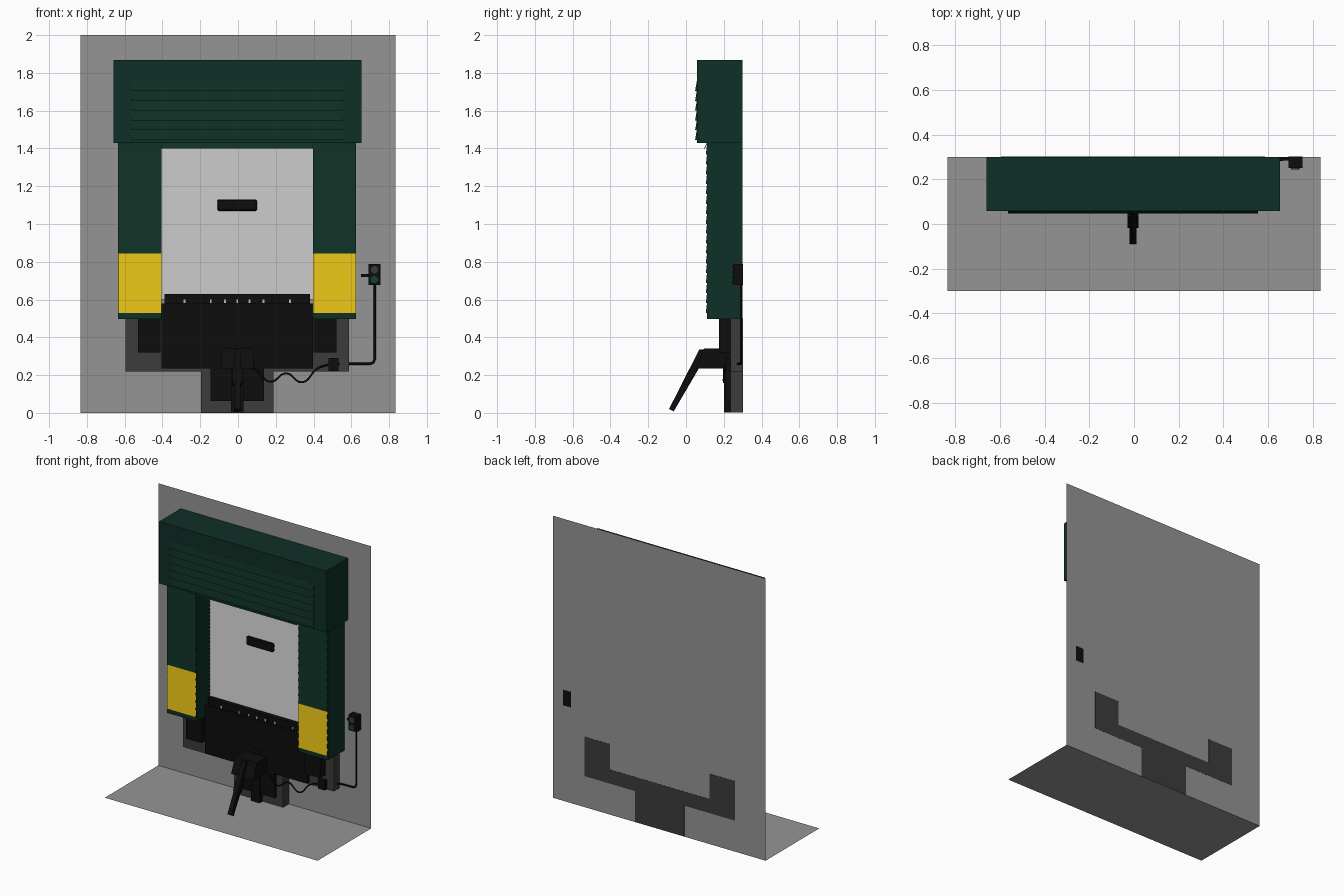
import bpy, bmesh, math
from mathutils import Vector

cube = bpy.data.objects.get("Cube")
if cube:
    bpy.data.objects.remove(cube, do_unlink=True)


def material(name, r, g, b):
    m = bpy.data.materials.new(name)
    m.use_nodes = True
    m.diffuse_color = (r, g, b, 1)
    bsdf = m.node_tree.nodes["Principled BSDF"]
    bsdf.inputs["Base Color"].default_value = (r, g, b, 1)
    bsdf.inputs["Roughness"].default_value = 0.8
    return m


GREY = material("wall grey", 0.3, 0.3, 0.3)
DARK = material("dark concrete", 0.045, 0.045, 0.045)
BLACK = material("black steel", 0.004, 0.004, 0.004)
GREEN = material("dark green", 0.0045, 0.029, 0.019)
YELLOW = material("safety yellow", 0.78, 0.53, 0.008)
WHITE = material("door white", 0.52, 0.52, 0.52)
LAMP = material("lamp green", 0.005, 0.06, 0.03)
CX = -0.004  # centre line of the dock


def finish(name, bm, *mats):
    mesh = bpy.data.meshes.new(name)
    bm.to_mesh(mesh)
    bm.free()
    ob = bpy.data.objects.new(name, mesh)
    bpy.context.collection.objects.link(ob)
    for m in mats:
        mesh.materials.append(m)
    return ob


def box(name, x, y, z, mat):
    bm = bmesh.new()
    bmesh.ops.create_cube(bm, size=1)
    for v in bm.verts:
        v.co = Vector([(a + b) / 2 + c * (b - a) for (a, b), c in zip((x, y, z), v.co)])
    return finish(name, bm, mat)


def sheet(name, corners, mat):
    bm = bmesh.new()
    bm.faces.new([bm.verts.new(c) for c in corners])
    return finish(name, bm, mat)


def extrude_x(name, profile, x0, x1, mat):
    # solid from a closed side profile of (y, z) points
    bm = bmesh.new()
    face = bm.faces.new([bm.verts.new((x0, y, z)) for y, z in profile])
    out = bmesh.ops.extrude_face_region(bm, geom=[face])
    moved = [g for g in out["geom"] if isinstance(g, bmesh.types.BMVert)]
    bmesh.ops.translate(bm, verts=moved, vec=(x1 - x0, 0, 0))
    bmesh.ops.recalc_face_normals(bm, faces=bm.faces)
    return finish(name, bm, mat)


def slats(name, x, y, z, count, depth, mat):
    # overlapping slats, each leaning out at its lower edge
    pitch = (z[1] - z[0]) / count
    points = [(y + 0.004, z[0])]
    for i in range(count):
        low = z[0] + i * pitch
        points += [(y - depth, low), (y, low + pitch)]
    points.append((y + 0.004, z[1]))
    return extrude_x(name, points, x[0], x[1], mat)


def tube(name, points, radius, mat, smooth=True):
    curve = bpy.data.curves.new(name, "CURVE")
    curve.dimensions = "3D"
    curve.bevel_depth = radius
    curve.bevel_resolution = 2
    curve.resolution_u = 6
    curve.use_fill_caps = True
    if smooth:
        s = curve.splines.new("BEZIER")
        s.bezier_points.add(len(points) - 1)
        for bp, p in zip(s.bezier_points, points):
            bp.co = p
            bp.handle_left_type = bp.handle_right_type = "AUTO"
    else:
        s = curve.splines.new("POLY")
        s.points.add(len(points) - 1)
        for sp, p in zip(s.points, points):
            sp.co = (*p, 1)
    curve.materials.append(mat)
    ob = bpy.data.objects.new(name, curve)
    bpy.context.collection.objects.link(ob)
    return ob


def disc(name, x, y, z, radius, mat):
    bpy.ops.mesh.primitive_cylinder_add(vertices=24, radius=radius, depth=0.008,
                                        location=(x, y, z), rotation=(math.pi / 2, 0, 0))
    ob = bpy.context.object
    ob.name = name
    ob.data.materials.append(mat)
    bpy.ops.object.shade_smooth_by_angle()


# Wall and ground
W, B = 0.835, 0.3
sheet("back_wall", [(-W, B, 0), (W, B, 0), (W, B, 2), (-W, B, 2)], GREY)
sheet("ground", [(-W, -B, 0), (W, -B, 0), (W, B, 0), (-W, B, 0)], GREY)

# Concrete surround of the pit
box("surround_bar", (CX - 0.39, CX + 0.39), (0.235, 0.301), (0.22, 0.32), DARK)
box("pit_block", (CX - 0.193, CX + 0.193), (0.235, 0.301), (0.001, 0.22), DARK)

# Both sides: surround, bumper, cushion and its flaps
for side, s in (("left", 1), ("right", -1)):
    def span(a, b):
        return tuple(sorted((CX + s * a, CX + s * b)))
    box(side + "_surround", span(0.39, 0.591), (0.235, 0.301), (0.22, 0.5), DARK)
    box(side + "_bumper", span(0.405, 0.525), (0.175, 0.236), (0.32, 0.5), BLACK)
    box(side + "_cushion", span(0.4, 0.63), (0.112, 0.299), (0.498, 1.43), GREEN)
    flaps = slats(side + "_flaps", span(0.402, 0.628), 0.111, (0.53, 1.42), 17, 0.006, GREEN)
    flaps.data.materials.append(YELLOW)
    for f in flaps.data.polygons:
        if f.center.z < 0.842 and abs(f.normal.x) < 0.5:
            f.material_index = 1

# Header cushion with louvred front
box("header", (-0.66, 0.653), (0.058, 0.299), (1.43, 1.868), GREEN)
slats("header_flaps", (CX - 0.56, CX + 0.56), 0.057, (1.445, 1.755), 6, 0.009, GREEN)
extrude_x("header_curtain", [(0.115, 1.44), (0.12, 1.44), (0.1, 1.4), (0.095, 1.4)],
          CX - 0.4, CX + 0.4, GREEN)

# Slatted door and its window
slats("door", (CX - 0.4, CX + 0.4), 0.265, (0.6, 1.43), 32, 0.006, WHITE)
window = box("door_window", (CX - 0.105, CX + 0.105), (0.245, 0.27), (1.07, 1.13), BLACK)
bev = window.modifiers.new("soft edges", "BEVEL")
bev.width = 0.006

# Dock leveller: folded deck, lip and bolts
box("leveller_front", (CX - 0.4, CX + 0.4), (0.205, 0.29), (0.236, 0.58), BLACK)
box("leveller_lip", (CX - 0.385, CX + 0.385), (0.22, 0.25), (0.56, 0.63), BLACK)
box("leveller_base", (CX - 0.142, CX + 0.142), (0.21, 0.24), (0.062, 0.24), BLACK)
for i, x in enumerate((-0.28, -0.14, -0.065, 0, 0.065, 0.14, 0.28)):
    box(f"lip_slot_{i}", (CX + x - 0.005, CX + x + 0.005), (0.217, 0.222), (0.583, 0.6), WHITE)

# Vehicle restraint: bracket, arm and post
extrude_x("restraint_bracket", [(0.21, 0.235), (0.05, 0.235), (0.095, 0.34), (0.21, 0.34)],
          CX - 0.085, CX + 0.085, BLACK)
extrude_x("restraint_arm", [(0.07, 0.335), (0.1, 0.335), (0.1, 0.29), (-0.065, 0.008),
                            (-0.09, 0.02)], CX - 0.016, CX + 0.016, BLACK)
extrude_x("arm_collar", [(0.03, 0.243), (0.057, 0.228), (0.01, 0.143), (-0.017, 0.158)],
          CX - 0.024, CX + 0.024, BLACK)
box("restraint_post", (CX - 0.033, CX + 0.033), (0.2, 0.24), (0.002, 0.38), BLACK)

# Signal light with conduit, junction box and hanging cable
box("signal_box", (0.691, 0.754), (0.25, 0.301), (0.678, 0.788), BLACK)
disc("upper_lamp", 0.722, 0.248, 0.758, 0.019, DARK)
disc("lower_lamp", 0.722, 0.248, 0.706, 0.019, LAMP)
box("signal_bracket", (0.65, 0.7), (0.292, 0.299), (0.72, 0.735), BLACK)
box("junction_box", (0.48, 0.532), (0.21, 0.24), (0.222, 0.29), BLACK)
tube("conduit", [(0.53, 0.235, 0.26), (0.6, 0.285, 0.26), (0.7, 0.291, 0.26),
                 (0.716, 0.291, 0.266), (0.724, 0.291, 0.285), (0.724, 0.291, 0.68)],
     0.006, BLACK, False)
tube("hanging_cable", [(0.02, 0.2, 0.27), (0.1, 0.2, 0.225), (0.17, 0.2, 0.165),
                       (0.255, 0.2, 0.21), (0.34, 0.2, 0.162), (0.42, 0.205, 0.235),
                       (0.49, 0.22, 0.258)], 0.005, BLACK)
